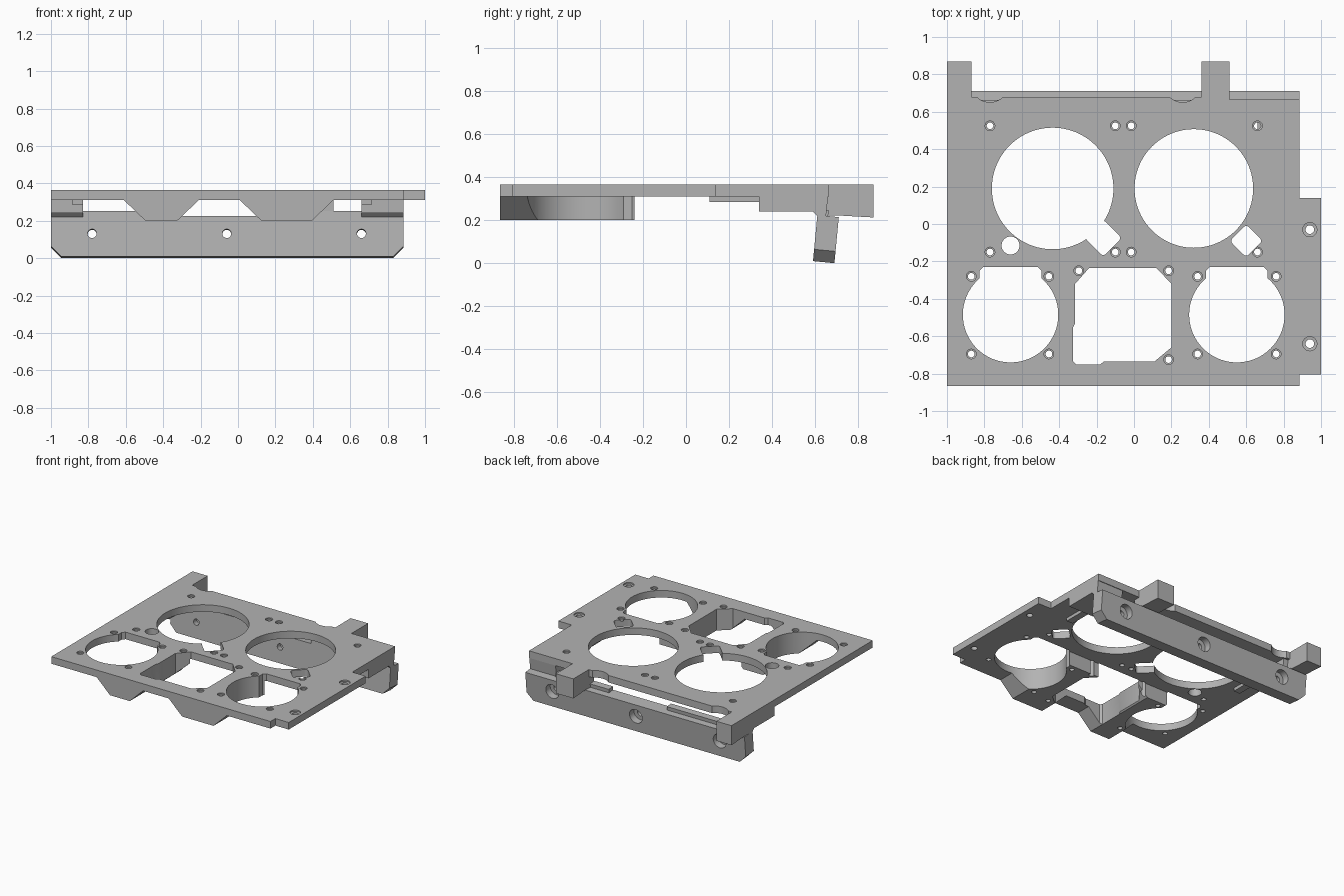
import bpy, bmesh, math
from mathutils import Matrix, Vector

cube = bpy.data.objects.get("Cube")
if cube:
    bpy.data.objects.remove(cube, do_unlink=True)

grey = bpy.data.materials.new("machined grey")
grey.use_nodes = True
colour = (0.45, 0.45, 0.45, 1)
grey.diffuse_color = colour
grey.node_tree.nodes["Principled BSDF"].inputs["Base Color"].default_value = colour

TOP, UNDER = 0.365, 0.31
FLAT = Matrix.Identity(4)
SIDE = Matrix(((0, 0, 1, 0), (1, 0, 0, 0), (0, 1, 0, 0), (0, 0, 0, 1)))
# Leaning frame of the rail: local x along the rail, y up it, z through it
c, s = math.cos(0.095), math.sin(0.095)
RAIL = Matrix(((1, 0, 0, 0), (0, s, c, 0.59), (0, c, -s, 0.01), (0, 0, 0, 1)))
FRONT = Matrix(((1, 0, 0, 0), (0, 0, 1, 0), (0, 1, 0, 0), (0, 0, 0, 1)))


def loft(bm, rings, frame=FLAT):
    """Closed solid through a stack of (outline, height) rings."""
    loops = [[bm.verts.new(frame @ Vector((x, y, h))) for x, y in pts] for pts, h in rings]
    faces = [bm.faces.new(loops[0]), bm.faces.new(loops[-1])]
    for a, b in zip(loops, loops[1:]):
        n = len(a)
        for i in range(n):
            faces.append(bm.faces.new((a[i], a[(i + 1) % n], b[(i + 1) % n], b[i])))
    bmesh.ops.recalc_face_normals(bm, faces=faces)


def prism(bm, pts, lo, hi, frame=FLAT):
    loft(bm, [(pts, lo), (pts, hi)], frame)


def rect(x0, x1, y0, y1):
    return [(x0, y0), (x1, y0), (x1, y1), (x0, y1)]


def circle(x, y, r, n=64):
    return [(x + r * math.cos(math.tau * i / n), y + r * math.sin(math.tau * i / n)) for i in range(n)]


def round_square(x, y, half, r=0.02):
    """Rounded square turned by 45 degrees."""
    pts = []
    for q in range(4):
        a = q * math.pi / 2
        d = (half - r) * math.sqrt(2)
        for k in range(-3, 4):
            b = a + k * math.pi / 12
            pts.append((x + d * math.cos(a) + r * math.cos(b), y + d * math.sin(a) + r * math.sin(b)))
    return pts


def make(name, bm):
    mesh = bpy.data.meshes.new(name)
    bm.to_mesh(mesh)
    bm.free()
    obj = bpy.data.objects.new(name, mesh)
    mesh.materials.append(grey)
    bpy.context.collection.objects.link(obj)
    return obj


def solid(name, pts, lo, hi, frame=FLAT):
    bm = bmesh.new()
    prism(bm, pts, lo, hi, frame)
    return make(name, bm)


def screw(bm, x, y, r, lip):
    loft(bm, [(circle(x, y, r, 24), 0.1), (circle(x, y, r, 24), TOP - 0.012),
              (circle(x, y, lip, 24), TOP - 0.01), (circle(x, y, lip, 24), 0.5)])


def cut(obj, cutters):
    bpy.context.view_layer.objects.active = obj
    for cutter in cutters:
        mod = obj.modifiers.new("cut", 'BOOLEAN')
        mod.operation, mod.solver, mod.object = 'DIFFERENCE', 'EXACT', cutter
        bpy.ops.object.modifier_apply(modifier=mod.name)


# Deck plate with side ledge and rear tabs
plate = solid("deck_plate", [
    (-1, -.865), (.885, -.865), (.885, -.805), (1, -.805), (1, .14), (.885, .14), (.885, .665),
    (.51, .665), (.51, .87), (.36, .87), (.36, .68), (-.87, .68), (-.87, .87), (-1, .87)], UNDER, TOP)

# Tapered ribs below the front half
ribs = []
for name, a, b in (("right_rib", -.61, -.21), ("left_rib", .01, .51)):
    taper = [(a, UNDER), (a + .115, .2), (b - .115, .2), (b, UNDER)]
    ribs.append(solid(name, taper, -.865, -.24, FRONT))

# Cutters: round bores, window and screw holes
bores = bmesh.new()
for x, y, r in ((-.435, .19, .325), (.32, .19, .317), (-.66, -.115, .048),
                (-.66, -.485, .255), (.55, -.485, .255)):
    prism(bores, circle(x, y, r, 96 if r > .1 else 32), .1, .5)
prism(bores, [(-.24, -.235), (.12, -.235), (.2, -.32), (.2, -.66), (.11, -.735), (-.16, -.735),
              (-.18, -.75), (-.31, -.75), (-.325, -.735), (-.325, -.55), (-.315, -.53),
              (-.315, -.32)], .1, .5)
grids = [((-.77, -.1, -.015, .66), (.525, -.15)), ((-.87, -.455, .34, .76), (-.28, -.695))]
for xs, ys in grids:
    for x in xs:
        for y in ys:
            screw(bores, x, y, .018, .026)
for x, y in ((-.295, -.25), (.185, -.25), (.185, -.725)):
    screw(bores, x, y, .018, .026)
for y in (-.03, -.64):
    screw(bores, .94, y, .023, .038)
bores = make("bore_cutter", bores)

# Cutters: notches, turned squares and rear scoops
notches = bmesh.new()
for x in (-.66, .55):
    prism(notches, [(x - .165, -.4), (x + .165, -.4), (x + .165, -.25), (x + .145, -.23),
                    (x - .145, -.23), (x - .165, -.25)], .1, .5)
prism(notches, round_square(-.165, -.075, .07), .1, .5)
prism(notches, round_square(.6, -.09, .062), .1, .5)
for x in (-.77, .26):
    prism(notches, circle(x, .75, .099), .1, .5)
notches = make("notch_cutter", notches)

for part in [plate] + ribs:
    cut(part, (bores, notches))

# Leaning rear rail with chamfered lower corners
rail = solid("rear_rail", [(-.945, 0), (.83, 0), (.885, .055), (.885, .215), (-1, .215), (-1, .055)],
             0, .1, RAIL)
holes = bmesh.new()
for x in (-.78, -.06, .66):
    loft(holes, [(circle(x, .122, r, 32), d) for r, d in
                 ((.024, -.1), (.024, .045), (.055, .046), (.055, .2))], RAIL)
holes = make("rail_hole_cutter", holes)
cut(rail, (holes,))

parts = [plate, rail] + ribs
# Raised lips on the rail
for name, a, b in (("right_lip", -.83, -.3), ("left_lip", .2, .66)):
    parts.append(solid(name, rect(a, b, .215, .243), 0, .05, RAIL))

# Side brackets joining the plate and the rail
bracket = [(.34, UNDER), (.34, .24), (.59, .24), (.612, .218), (.65, .215), (.66, UNDER)]
for name, a, b in (("right_bracket", -1, -.83), ("left_bracket", .66, .885)):
    parts.append(solid(name, bracket, a, b, SIDE))
for name, a, b in (("right_pad", -.885, -.83), ("left_pad", .66, .715)):
    parts.append(solid(name, rect(a, b, .11, .34), .285, UNDER))

# Rear tabs reaching over the rail
tab = [(.615, UNDER), (.615, .22), (.71, .222), (.87, .213), (.87, UNDER)]
for name, a, b in (("right_tab", -1, -.87), ("left_tab", .36, .51)):
    parts.append(solid(name, tab, a, b, SIDE))

for helper in (bores, notches, holes):
    bpy.data.objects.remove(helper, do_unlink=True)

bpy.ops.object.select_all(action='DESELECT')
for part in parts:
    part.select_set(True)
bpy.context.view_layer.objects.active = plate
bpy.ops.object.shade_smooth_by_angle(angle=math.radians(30))
